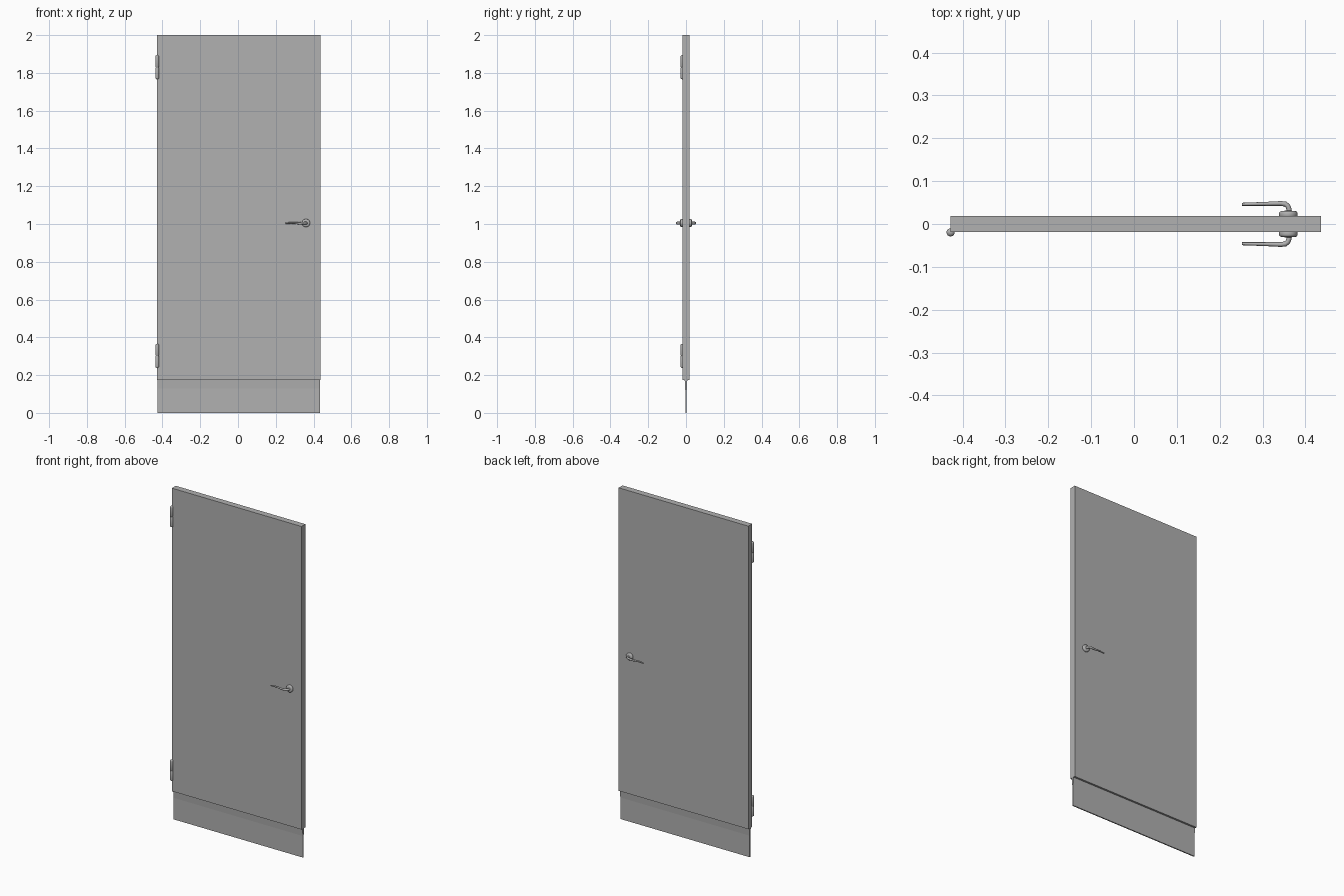
import bpy
import bmesh
from math import pi, cos, sin
from mathutils import Matrix, Vector

cube = bpy.data.objects.get("Cube")
if cube:
    bpy.data.objects.remove(cube, do_unlink=True)

# Single flat grey for the whole door
grey = bpy.data.materials.new("mid_grey")
grey.use_nodes = True
colour = (0.44, 0.44, 0.44, 1)
grey.diffuse_color = colour
grey.node_tree.nodes["Principled BSDF"].inputs["Base Color"].default_value = colour

LEFT, RIGHT = -0.428, 0.436
HALF = 0.0185
SPLIT = 0.175


def finish(name, bm, smooth=False):
    bmesh.ops.recalc_face_normals(bm, faces=bm.faces)
    mesh = bpy.data.meshes.new(name)
    bm.to_mesh(mesh)
    bm.free()
    mesh.materials.append(grey)
    obj = bpy.data.objects.new(name, mesh)
    bpy.context.collection.objects.link(obj)
    if smooth:
        bpy.ops.object.select_all(action='DESELECT')
        obj.select_set(True)
        bpy.context.view_layer.objects.active = obj
        bpy.ops.object.shade_smooth_by_angle(angle=pi / 4)
    return obj


def skin(name, rings, smooth=True):
    """Join matching rings of points into a capped solid."""
    bm = bmesh.new()
    loops = [[bm.verts.new(p) for p in ring] for ring in rings]
    n = len(loops[0])
    for a, b in zip(loops, loops[1:]):
        for i in range(n):
            j = (i + 1) % n
            bm.faces.new((a[i], a[j], b[j], b[i]))
    bm.faces.new(loops[0][::-1])
    bm.faces.new(loops[-1])
    return finish(name, bm, smooth)


def lathe(name, profile, centre, axis, sides=24):
    """Turn (radius, distance) points around an axis."""
    turn = Vector((0, 0, 1)).rotation_difference(Vector(axis)).to_matrix()
    rings = []
    for r, h in profile:
        rings.append([Vector(centre) + turn @ Vector((r * cos(2 * pi * i / sides),
                      r * sin(2 * pi * i / sides), h)) for i in range(sides)])
    return skin(name, rings)


# Door leaf
bm = bmesh.new()
size = Matrix.Diagonal((RIGHT - LEFT, 2 * HALF, 2 - SPLIT, 1))
place = Matrix.Translation(((LEFT + RIGHT) / 2, 0, (2 + SPLIT) / 2))
bmesh.ops.create_cube(bm, size=1, matrix=place @ size)
finish("door_leaf", bm)

# Thin flexible skirt below the leaf, a little thicker at its root
section = [(0.0035, 0), (0.004, 0.13), (0.007, SPLIT)]
outline = [(-y, z) for y, z in section] + [(y, z) for y, z in reversed(section)]
skin("bottom_skirt", [[(x, y, z) for y, z in outline]
                      for x in (LEFT + 0.001, RIGHT - 0.001)], smooth=False)

# Hinge barrels: two rounded knuckles each
R, LENGTH = 0.0095, 0.064
knuckle = [(0.0085, 0.001), (R, 0.003), (R, LENGTH - 0.008)]
knuckle += [(R * cos(a), LENGTH - 0.008 + 0.008 * sin(a)) for a in (pi / 8, pi / 4, pi * 0.375, pi * 0.47)]
for label, z in (("lower", 0.302), ("upper", 1.83)):
    for half, direction in (("top", 1), ("bottom", -1)):
        lathe(f"{label}_hinge_{half}_knuckle", knuckle,
              (LEFT, -0.0195, z), (0, 0, direction))
    lathe(f"{label}_hinge_pin", [(0.006, -0.03), (0.006, 0.03)],
          (LEFT, -0.0195, z), (0, 0, 1))

# Handles on both faces: rounded rose and bent tapering lever
HX, HZ = 0.36, 1.005
rose = [(0.021, 0), (0.0215, 0.002), (0.0215, 0.007), (0.020, 0.010), (0.016, 0.012), (0.008, 0.0125)]
# Lever path: x, y, z offset, half thickness, half height
path = [(0.362, 0.027, 0, 0.006, 0.007),
        (0.362, 0.034, 0, 0.006, 0.007),
        (0.359, 0.042, 0, 0.006, 0.007),
        (0.353, 0.0465, 0, 0.006, 0.007),
        (0.343, 0.048, 0, 0.0055, 0.0065),
        (0.325, 0.0475, -0.002, 0.005, 0.006),
        (0.305, 0.047, 0, 0.0045, 0.005),
        (0.280, 0.0465, 0.001, 0.004, 0.0045),
        (0.252, 0.046, -0.001, 0.0035, 0.004)]
for label, side in (("front", -1), ("back", 1)):
    lathe(f"{label}_handle_rose", rose, (HX, side * HALF, HZ), (0, side, 0), 32)
    rings = []
    for k, (x, y, dz, thick, high) in enumerate(path):
        before, after = path[max(k - 1, 0)], path[min(k + 1, len(path) - 1)]
        along = Vector((after[0] - before[0], after[1] - before[1], 0)).normalized()
        across = Vector((-along.y, along.x, 0))
        ring = []
        for i in range(16):
            a = 2 * pi * i / 16
            p = Vector((x, y, HZ + dz)) + across * thick * cos(a) + Vector((0, 0, high * sin(a)))
            ring.append((p.x, p.y * side, p.z))
        rings.append(ring)
    skin(f"{label}_handle_lever", rings)
